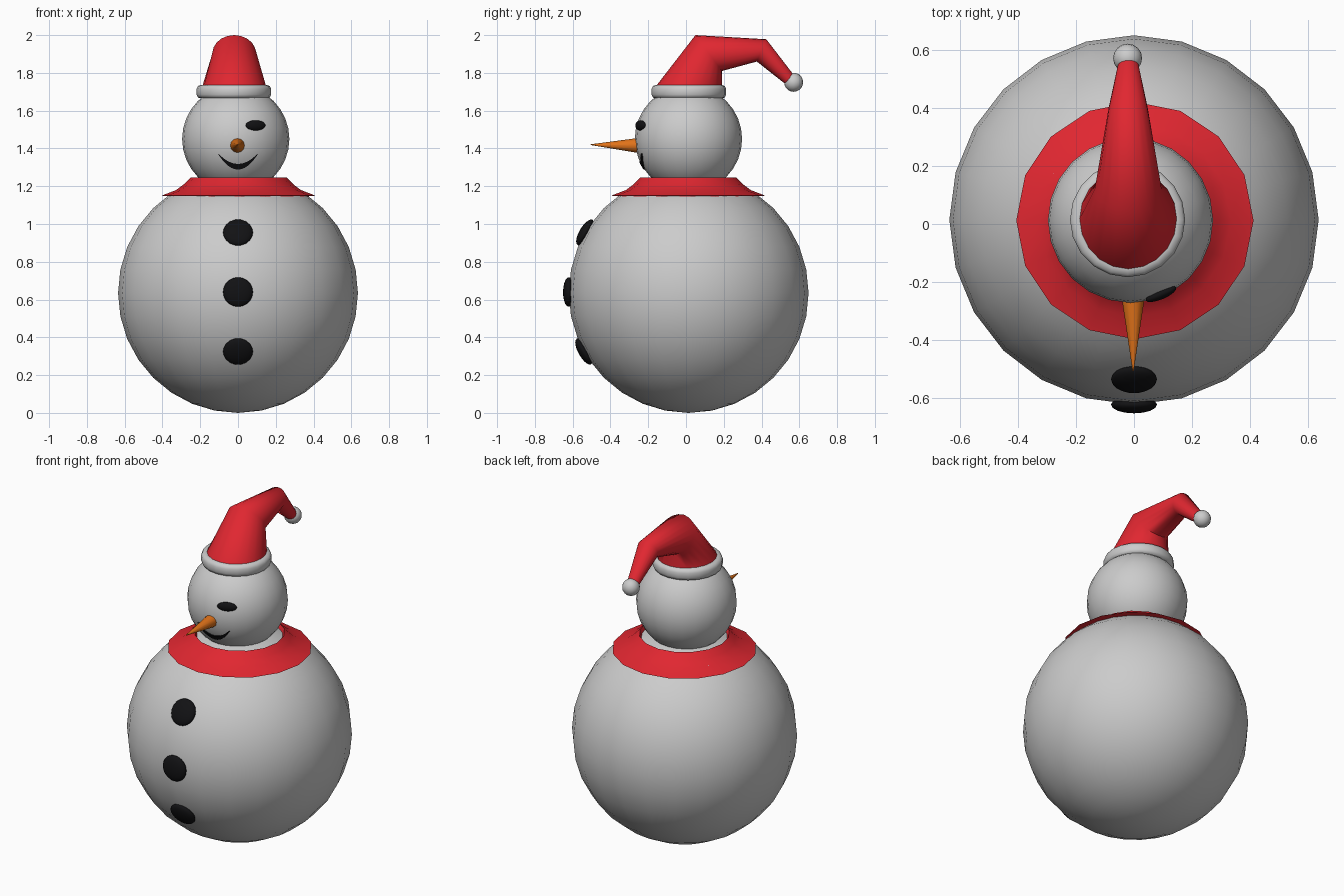
import bpy, bmesh
from math import sin, cos, pi, radians, sqrt, atan2
from mathutils import Vector

if "Cube" in bpy.data.objects:
    bpy.data.objects.remove(bpy.data.objects["Cube"])


def colour(name, rgb):
    m = bpy.data.materials.new(name)
    m.diffuse_color = (*rgb, 1)
    m.use_nodes = True
    m.node_tree.nodes["Principled BSDF"].inputs["Base Color"].default_value = m.diffuse_color
    return m


RED = colour("red", (0.75, 0.02, 0.03))
BLACK = colour("black", (0.006, 0.006, 0.007))
ORANGE = colour("orange", (0.75, 0.17, 0.01))


def finish(obj, name, mat=None, angle=60):
    obj.name = name
    if mat:
        obj.data.materials.append(mat)
    bpy.ops.object.select_all(action='DESELECT')
    obj.select_set(True)
    bpy.context.view_layer.objects.active = obj
    bpy.ops.object.shade_smooth_by_angle(angle=radians(angle))
    return obj


def ball(name, loc, size, mat=None, rot=(0, 0, 0), seg=24, rings=16):
    bpy.ops.mesh.primitive_uv_sphere_add(segments=seg, ring_count=rings, radius=1,
                                         location=loc, rotation=rot)
    obj = bpy.context.object
    obj.scale = size
    return finish(obj, name, mat)


def loft(name, rings, mat=None, closed=False, cap=True, angle=60):
    """Skin a list of equal-length point rings."""
    bm = bmesh.new()
    vr = [[bm.verts.new(p) for p in r] for r in rings]
    n = len(vr[0])
    pairs = list(zip(vr, vr[1:])) + ([(vr[-1], vr[0])] if closed else [])
    for a, b in pairs:
        for i in range(n):
            j = (i + 1) % n
            bm.faces.new((a[i], a[j], b[j], b[i]))
    if cap and not closed:
        bm.faces.new(vr[0])
        bm.faces.new(vr[-1])
    bmesh.ops.recalc_face_normals(bm, faces=bm.faces)
    me = bpy.data.meshes.new(name)
    bm.to_mesh(me)
    bm.free()
    obj = bpy.data.objects.new(name, me)
    bpy.context.collection.objects.link(obj)
    return finish(obj, name, mat, angle)


def lathe(name, profile, centre, sides, mat=None, closed=False, angle=60):
    cx, cy = centre
    rings = [[(cx + r * cos(2 * pi * i / sides), cy + r * sin(2 * pi * i / sides), z)
              for i in range(sides)] for r, z in profile]
    return loft(name, rings, mat, closed, True, angle)


# Snow balls
BODY, BODY_R = Vector((0, 0.014, 0.635)), 0.635
HEAD, HEAD_R = Vector((-0.012, 0.013, 1.45), ), 0.284
ball("body", BODY, [BODY_R] * 3)
ball("head", HEAD, [HEAD_R] * 3)

# Coat buttons, lying along the body surface
for k, z in enumerate((0.955, 0.64, 0.325)):
    dz = z - BODY.z
    dy = sqrt(BODY_R ** 2 - dz ** 2)
    ball(f"button_{k + 1}", (0, BODY.y - dy, z), (0.079, 0.03, 0.078), BLACK,
         (-atan2(dz, dy), 0, 0), 16, 10)

# Collar draped over the shoulders
lathe("collar", [(0.23, 1.19), (0.255, 1.245), (0.29, 1.21), (0.33, 1.18), (0.408, 1.15),
                 (0.35, 1.145)], (0.003, 0.012), 16, RED, closed=True, angle=70)


def on_head(x, z, lift=0.0):
    """Point on the front of the head."""
    r = HEAD_R + lift
    return Vector((x, HEAD.y - sqrt(r * r - (x - HEAD.x) ** 2 - (z - HEAD.z) ** 2), z))


# Eye
ball("eye", on_head(0.093, 1.522), (0.057, 0.018, 0.027), BLACK,
     (0, 0, radians(23)), 16, 10)

# Smile: a crescent skinned across the face
smile = []
for i in range(13):
    t = i / 6 - 1
    x = 0.104 * t
    low = 1.288 + 0.08 * t * t
    high = 1.318 + 0.055 * t * t
    high = max(high, low + 0.004)
    smile.append([on_head(x, low, -0.012), on_head(x, low, 0.004),
                  on_head(x, high, 0.004), on_head(x, high, -0.012)])
loft("smile", smile, BLACK, angle=30)

# Carrot nose
nose = [(-0.22, 0.041, 1.415), (-0.27, 0.037, 1.416), (-0.505, 0.002, 1.42)]
loft("nose", [[(-0.003 + r * cos(pi * i / 6), y, z + r * sin(pi * i / 6))
               for i in range(12)] for y, r, z in nose], ORANGE)

# Hat brim
lathe("hat_brim", [(0.172, 1.666), (0.19, 1.669), (0.198, 1.685), (0.198, 1.715),
                   (0.19, 1.731), (0.172, 1.736)], (-0.022, 0.015), 20)

# Drooping hat: each section is (front/top edge, back/bottom edge, half width) in y, z
sections = [((-0.168, 1.71), (0.192, 1.71), 0.172),
            ((-0.155, 1.735), (0.19, 1.735), 0.167),
            ((0.05, 2.0), (0.19, 1.81), 0.115),
            ((0.425, 1.978), (0.375, 1.86), 0.067),
            ((0.585, 1.77), (0.53, 1.738), 0.033)]
hat = []
for (y1, z1), (y2, z2), w in sections:
    cy, cz, hy, hz = (y1 + y2) / 2, (z1 + z2) / 2, (y1 - y2) / 2, (z1 - z2) / 2
    ring = []
    for i in range(20):
        a = 2 * pi * i / 20
        ring.append((-0.02 + w * cos(a), cy + hy * sin(a), cz + hz * sin(a)))
    hat.append(ring)
loft("hat", hat, RED, angle=65)

# Bobble at the hat tip
ball("hat_bobble", (-0.022, 0.57, 1.75), [0.05] * 3, None, (0, 0, 0), 16, 10)
